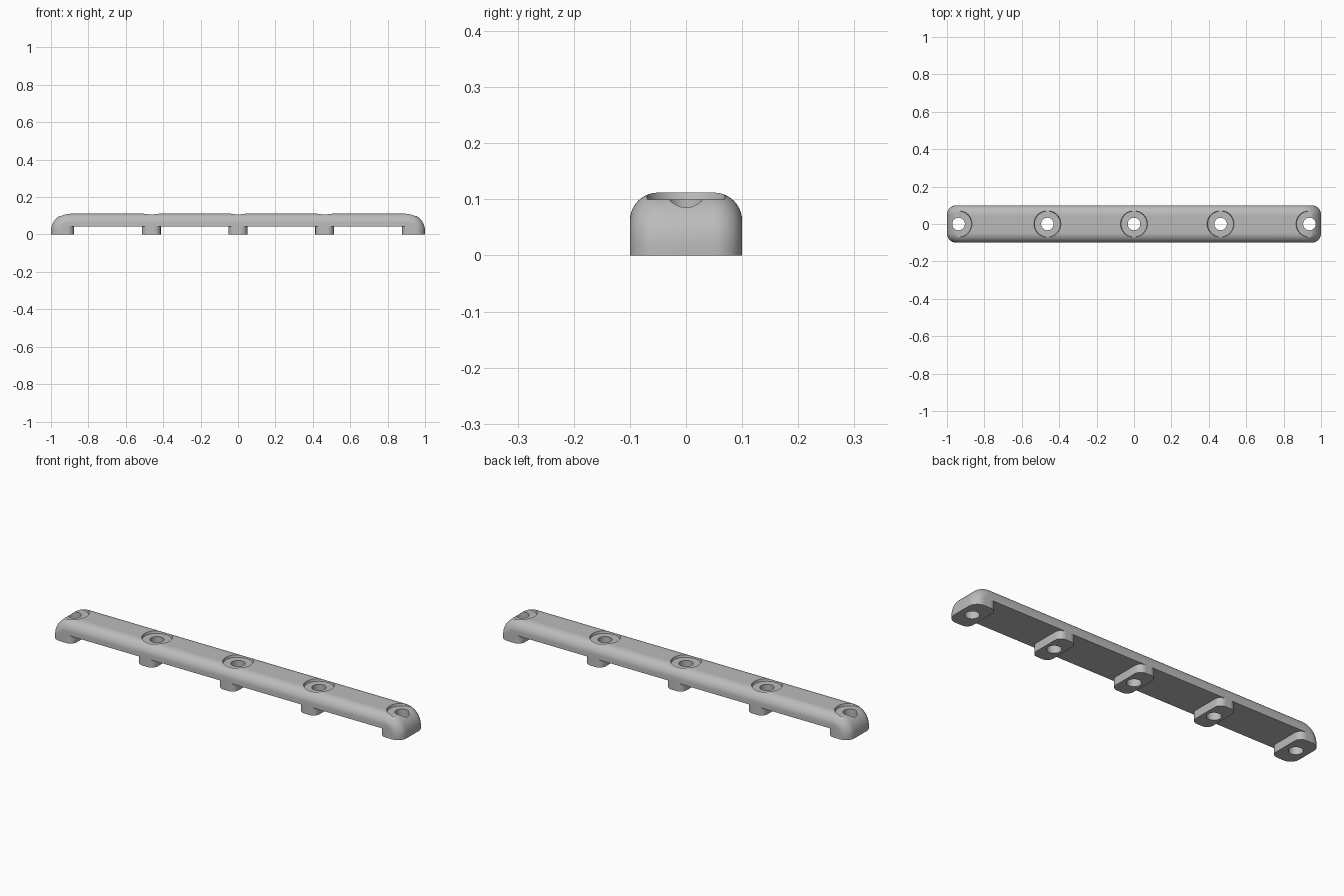
import bpy, bmesh
from math import sin, cos, pi
from mathutils import Matrix

if "Cube" in bpy.data.objects:
    bpy.data.objects.remove(bpy.data.objects["Cube"])

WIDTH, HEIGHT, GAP_Z = 0.1, 0.112, 0.042   # half width, full height, underside
END_R, FILLET, FOOT_R = 0.094, 0.05, 0.035
HOLES = [-0.938, -0.463, 0, 0.463, 0.938]

grey = bpy.data.materials.new("satin_grey")
grey.use_nodes = True
colour = (0.5, 0.5, 0.5, 1)
grey.diffuse_color = colour
grey.node_tree.nodes["Principled BSDF"].inputs["Base Color"].default_value = colour


def arc(cx, cy, r, start, end, n):
    angles = [start + (end - start) * i / n for i in range(n + 1)]
    return [(cx + r * cos(a), cy + r * sin(a)) for a in angles]


def mirrored(points):
    return [(x, -y) for x, y in reversed(points)]


def make_object(name, bm):
    bmesh.ops.recalc_face_normals(bm, faces=bm.faces)
    mesh = bpy.data.meshes.new(name)
    bm.to_mesh(mesh)
    bm.free()
    obj = bpy.data.objects.new(name, mesh)
    bpy.context.collection.objects.link(obj)
    mesh.materials.append(grey)
    return obj


def prism(points, offset):
    """Extrude a closed outline of 3D points along offset."""
    bm = bmesh.new()
    face = bm.faces.new([bm.verts.new(p) for p in points])
    moved = bmesh.ops.extrude_face_region(bm, geom=[face], use_keep_orig=True)["geom"]
    verts = [v for v in moved if isinstance(v, bmesh.types.BMVert)]
    bmesh.ops.translate(bm, vec=offset, verts=verts)
    return bm


# Bar: side profile with rounded ends, then a fillet around the top and ends
right = arc(1 - END_R, HEIGHT - END_R, END_R, 0, pi / 2, 20)
profile = [(1, 0)] + right + [(-x, z) for x, z in reversed(right)] + [(-1, 0)]
bm = prism([(x, -WIDTH, z) for x, z in profile], (0, 2 * WIDTH, 0))
rim = [e for e in bm.edges
       if e.verts[0].co.y * e.verts[1].co.y > 0
       and max(v.co.z for v in e.verts) > 0.001]
bmesh.ops.bevel(bm, geom=rim, offset=FILLET, segments=10, profile=0.5,
                affect='EDGES', clamp_overlap=False)
bar = make_object("mounting_bar", bm)

cutters = []

# Gaps under the bar, leaving feet with rounded corners
feet = [(-1, -0.877)] + [(x - 0.05, x + 0.05) for x in HOLES[1:4]] + [(0.877, 1)]
for (_, a), (b, _) in zip(feet, feet[1:]):
    y, far = WIDTH - FOOT_R, WIDTH + 0.05
    left = [(a - FOOT_R, far)] + arc(a - FOOT_R, y, FOOT_R, pi / 2, 0, 8)
    side = arc(b + FOOT_R, y, FOOT_R, pi, pi / 2, 8) + [(b + FOOT_R, far)]
    outline = left + mirrored(left) + mirrored(side) + side
    cutters.append(make_object("gap_cutter", prism(
        [(px, py, GAP_Z) for px, py in outline], (0, 0, -0.2))))

# Through holes and shallow, slightly tapered counterbores
for x in HOLES:
    for low, high, r1, r2 in ((-0.1, 0.2, 0.0335, 0.0335), (0.1, 0.124, 0.069, 0.075)):
        bm = bmesh.new()
        bmesh.ops.create_cone(bm, cap_ends=True, segments=40, radius1=r1, radius2=r2,
                              depth=high - low,
                              matrix=Matrix.Translation((x, 0, (low + high) / 2)))
        cutters.append(make_object("hole_cutter", bm))

for cutter in cutters:
    mod = bar.modifiers.new("cut", 'BOOLEAN')
    mod.operation, mod.solver, mod.object = 'DIFFERENCE', 'EXACT', cutter

bpy.ops.object.select_all(action='DESELECT')
bar.select_set(True)
bpy.context.view_layer.objects.active = bar
for mod in list(bar.modifiers):
    bpy.ops.object.modifier_apply(modifier=mod.name)
for cutter in cutters:
    bpy.data.objects.remove(cutter)
bpy.ops.object.shade_smooth_by_angle(angle=pi / 6)
